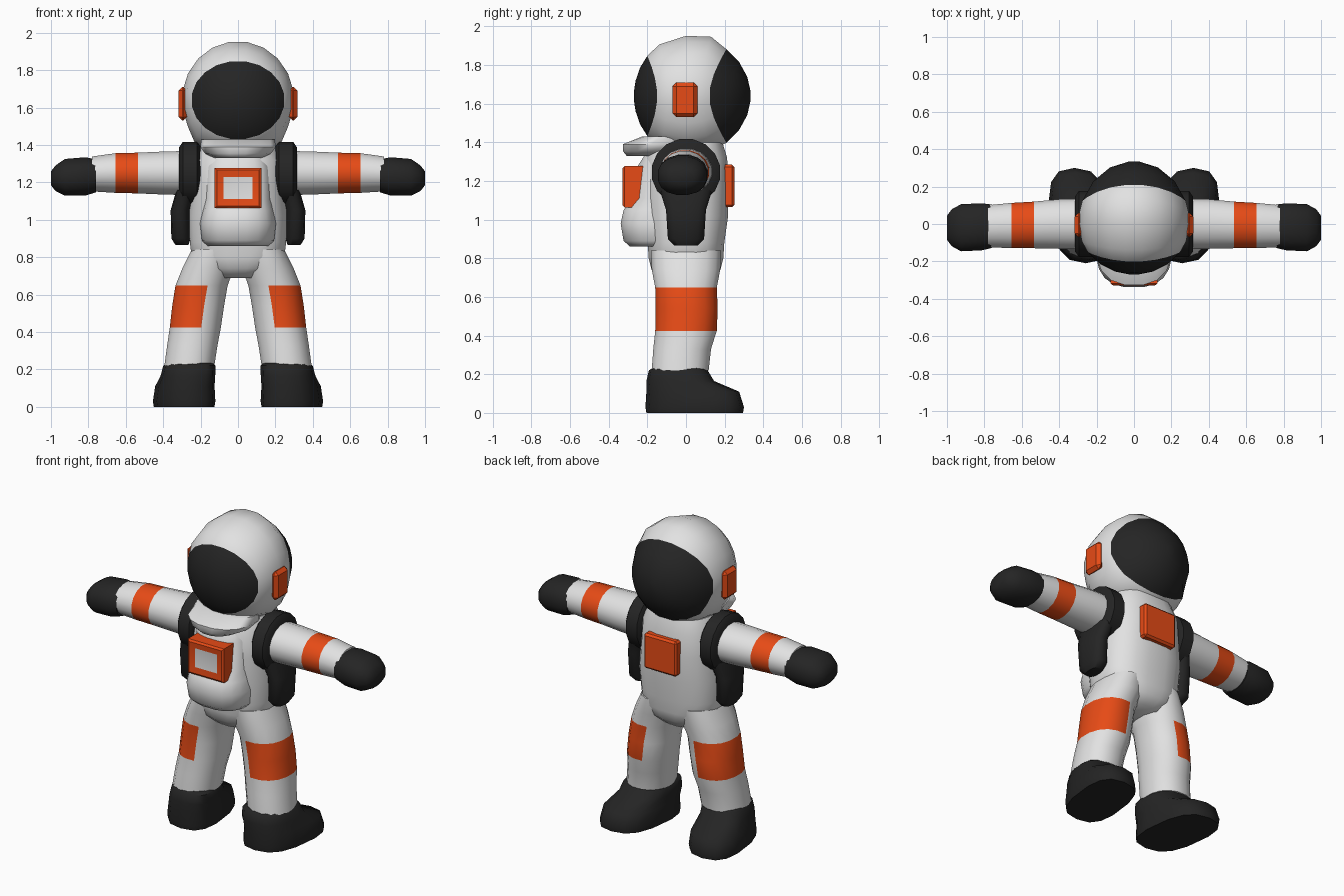
import bpy, bmesh, math
from mathutils import Vector

cube = bpy.data.objects.get("Cube")
if cube:
    bpy.data.objects.remove(cube, do_unlink=True)


def material(name, rgb):
    m = bpy.data.materials.new(name)
    m.use_nodes = True
    m.diffuse_color = (*rgb, 1)
    bsdf = m.node_tree.nodes["Principled BSDF"]
    bsdf.inputs["Base Color"].default_value = (*rgb, 1)
    bsdf.inputs["Roughness"].default_value = 0.7
    return m


WHITE = material("suit white", (0.76, 0.76, 0.76))
ORANGE = material("signal orange", (0.8, 0.07, 0.008))
BLACK = material("rubber black", (0.018, 0.018, 0.018))


def finish(name, bm, mats, angle=50):
    bmesh.ops.recalc_face_normals(bm, faces=bm.faces[:])
    mesh = bpy.data.meshes.new(name)
    bm.to_mesh(mesh)
    bm.free()
    for m in mats:
        mesh.materials.append(m)
    ob = bpy.data.objects.new(name, mesh)
    bpy.context.collection.objects.link(ob)
    bpy.ops.object.select_all(action='DESELECT')
    ob.select_set(True)
    bpy.context.view_layer.objects.active = ob
    bpy.ops.object.shade_smooth_by_angle(angle=math.radians(angle))
    return ob


def unit(k, n, power):
    """Point k of n on a superellipse of radius one."""
    a = math.tau * (k + 0.5) / n
    c, s = math.cos(a), math.sin(a)
    return (math.copysign(abs(c) ** (2 / power), c),
            math.copysign(abs(s) ** (2 / power), s))


def skin(bm, loops, rule=None):
    """Bridge point loops, cap the ends; rule(ring, k) gives the colour index."""
    n = len(loops[0])
    rows = [[bm.verts.new(p) for p in loop] for loop in loops]
    for i in range(len(rows) - 1):
        for k in range(n):
            j = (k + 1) % n
            f = bm.faces.new((rows[i][k], rows[i][j], rows[i + 1][j], rows[i + 1][k]))
            if rule:
                f.material_index = rule(i, k)
    for row, i in ((rows[0], 0), (rows[-1], len(rows) - 2)):
        f = bm.faces.new(row)
        if rule:
            f.material_index = rule(i, 0)


def loft(name, rings, mats, axis='z', side=1, n=16, power=2.0, rule=None, shear=0):
    """Rings are (position on axis, centre a, centre b, radius a, radius b)."""
    loops = []
    for t, ca, cb, ra, rb in rings:
        loop = []
        for k in range(n):
            u, v = unit(k, n, power)
            a, b = ca + ra * u + shear * rb * v, cb + rb * v
            x, y, z = (a, b, t) if axis == 'z' else (t, a, b)
            loop.append(Vector((x * side, y, z)))
        loops.append(loop)
    bm = bmesh.new()
    skin(bm, loops, rule)
    return finish(name, bm, mats)


def block(name, centre, size, mats, bevel=0.012, window=None):
    bm = bmesh.new()
    bmesh.ops.create_cube(bm, size=1)
    for v in bm.verts:
        v.co = Vector([c + s * p for c, s, p in zip(centre, size, v.co)])
    front = min(bm.faces, key=lambda f: f.calc_center_median().y)
    outer = list(front.edges)
    if window:
        bmesh.ops.inset_individual(bm, faces=[front], thickness=window, depth=-0.01)
        front.material_index = 1
    edges = [e for e in bm.edges if e in outer] if window else bm.edges[:]
    bmesh.ops.bevel(bm, geom=edges, offset=bevel, segments=1,
                    affect='EDGES', material=0)
    return finish(name, bm, mats, 30)


# Helmet: ellipsoid shell, its rings following the two visor outlines
HX, HZ, CZ = 0.30, 0.315, 1.64
head_rings = [(.03, .025, -1), (.10, .08, -1), (.18, .15, -1), (.25, .21, -1),
              (.282, .27, -1), (HX, HZ, 0), (.294, .29, 1), (.28, .245, 1),
              (.22, .18, 1), (.13, .10, 1), (.03, .025, 1)]
loops = []
for hx, hz, s in head_rings:
    loop = []
    for k in range(20):
        u, v = unit(k, 20, 2.0)
        x, z = hx * u, hz * v
        depth = math.sqrt(max(0, 1 - (x / HX) ** 2 - (z / HZ) ** 2)) if s else 0
        y = s * depth * (0.27 if s < 0 else 0.335)
        lift = 0.02 if (s > 0 and hx > 0.29 and v > 0.6) else 0
        # fuller jaw on the white shell
        wide = 1.1 if (v < -0.5 and hx > 0.27) else 1
        loop.append(Vector((x * wide, y, CZ + z + lift)))
    loops.append(loop)
bm = bmesh.new()
skin(bm, loops, lambda i, k: 1 if i < 3 or i >= 7 else 0)
finish("helmet", bm, [WHITE, BLACK])

# Neck and chin collar
loft("neck", [(1.28, 0, 0, .22, .2), (1.36, 0, 0, .2, .19), (1.46, 0, 0, .2, .17)],
     [WHITE])
loft("chin_collar", [(1.33, 0, -.13, .13, .18), (1.355, 0, -.13, .18, .2),
                     (1.39, 0, -.13, .205, .2), (1.43, 0, -.1, .2, .13)],
     [WHITE], power=2.3)

# Torso and the bulging pack on its front
loft("torso", [(.69, 0, 0, .12, .13), (.74, 0, 0, .2, .18), (.8, 0, 0, .25, .195),
               (.88, 0, 0, .26, .2), (1.02, 0, 0, .265, .22), (1.18, 0, 0, .25, .22),
               (1.32, 0, 0, .24, .215), (1.4, 0, .01, .2, .18)],
     [WHITE], power=2.6, n=20)
loft("front_pack", [(.86, 0, -.12, .165, .17), (.89, 0, -.12, .195, .205),
                    (.98, 0, -.12, .205, .22), (1.05, 0, -.12, .19, .205),
                    (1.11, 0, -.12, .18, .15), (1.28, 0, -.12, .17, .13),
                    (1.34, 0, -.12, .15, .09)], [WHITE], power=2.6, n=20)
block("front_panel", (0, -.275, 1.17), (.25, .11, .215), [ORANGE, WHITE], window=.068)
block("rear_panel", (.01, .215, 1.175), (.23, .07, .22), [ORANGE])

for side, word in ((1, "left"), (-1, "right")):
    # Helmet ear pads
    block(word + "_ear_pad", (side * .295, -.005, 1.62), (.045, .13, .18), [ORANGE], .02)

    # Shoulder ring with the pod hanging under it
    loft(word + "_shoulder_ring", [(.2, 0, 1.245, .15, .15), (.22, 0, 1.245, .18, .175),
                                   (.295, 0, 1.245, .18, .175), (.315, 0, 1.245, .15, .145)],
         [BLACK], 'x', side)
    loft(word + "_side_pod", [(.865, .3, .0, .035, .06), (.9, .305, 0, .052, .095),
                              (1.05, .308, 0, .053, .105), (1.16, .28, 0, .05, .14)],
         [BLACK], 'z', side, power=2.6)

    # Arm with its orange band, then the mitten
    loft(word + "_arm", [(.2, 0, 1.25, .14, .122), (.4, 0, 1.25, .135, .117),
                         (.535, -.005, 1.25, .127, .111), (.655, -.008, 1.25, .123, .108),
                         (.78, -.012, 1.245, .115, .095)],
         [WHITE, ORANGE], 'x', side, rule=lambda i, k: int(i == 2))
    loft(word + "_glove", [(.76, -.012, 1.235, .118, .09), (.815, -.015, 1.232, .128, .104),
                           (.925, -.02, 1.227, .128, .1), (.975, -.02, 1.222, .1, .07),
                           (1.0, -.02, 1.222, .065, .038)],
         [BLACK], 'x', side, power=2.3)

    # Leg with the thigh patch open on the inner side
    loft(word + "_leg", [(.22, .26, -.03, .136, .15), (.33, .244, -.02, .137, .152),
                         (.425, .228, 0, .139, .162), (.54, .213, .003, .141, .164),
                         (.648, .195, 0, .142, .162), (.74, .16, 0, .14, .18),
                         (.84, .13, 0, .12, .185)],
         [WHITE, ORANGE], 'z', side, power=2.2,
         rule=lambda i, k: int(i in (2, 3) and math.cos(math.tau * (k + 1) / 16) > -.35))

    # Boot, toe towards the rear and splayed outwards
    loft(word + "_boot", [(0, .288, .045, .155, .25), (.03, .288, .045, .16, .255),
                          (.11, .284, .035, .152, .24), (.165, .268, -.03, .142, .175),
                          (.22, .26, -.04, .136, .152), (.235, .26, -.04, .12, .13)],
         [BLACK], 'z', side, n=14, power=2.7, shear=.12)
